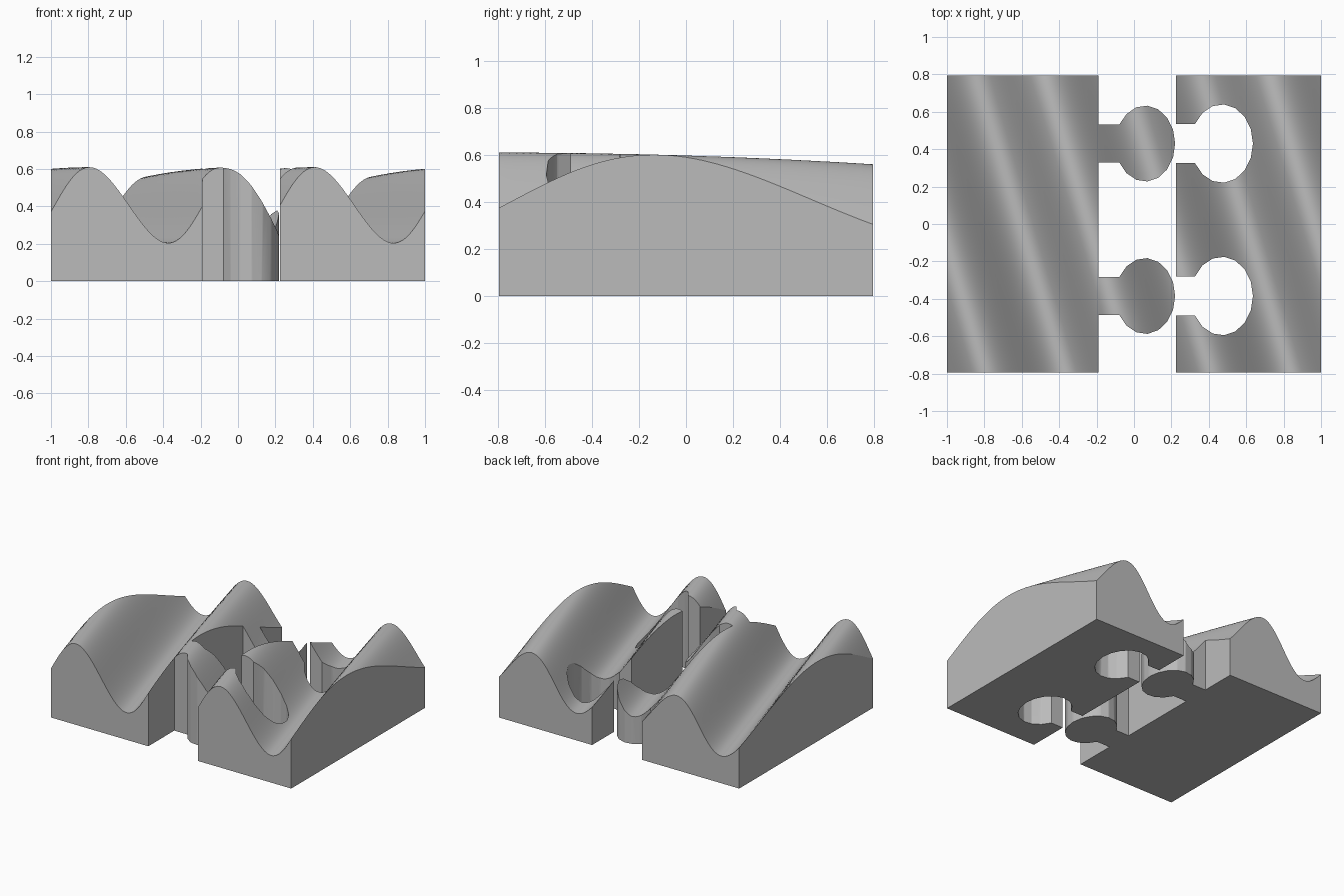
import bpy, bmesh
from math import sin, cos, radians, pi

if "Cube" in bpy.data.objects:
    bpy.data.objects.remove(bpy.data.objects["Cube"])

HALF_DEPTH = 0.795
SHIFT = 0.4125                       # gap between the two separated pieces
WAVE = 4 * pi / 1.585                # two waves across the closed slab

grey = bpy.data.materials.new("plain grey")
grey.use_nodes = True
grey.diffuse_color = (0.5, 0.5, 0.5, 1)
grey.node_tree.nodes["Principled BSDF"].inputs["Base Color"].default_value = (0.5, 0.5, 0.5, 1)


def height(x, y):
    """Slanted wave that fades a little towards the back."""
    fade = 0.025 * ((y + 0.8) / 1.6) ** 2
    t = WAVE * (x + 0.3 * (y + 0.8)) - 0.1
    return 0.407 - fade + (0.203 - fade) * cos(t + 0.1 * cos(t))


def knob(edge, cx, cy, rx, ry):
    """Neck and rounded head, listed from front to back."""
    arc = [radians(-150 + 300 * i / 14) for i in range(15)]
    head = [(cx + rx * cos(a), cy + ry * sin(a)) for a in arc]
    return [(edge, head[0][1])] + head + [(edge, head[-1][1])]


def new_object(name, bm):
    bmesh.ops.recalc_face_normals(bm, faces=bm.faces)
    mesh = bpy.data.meshes.new(name)
    bm.to_mesh(mesh)
    bm.free()
    mesh.materials.append(grey)
    obj = bpy.data.objects.new(name, mesh)
    bpy.context.collection.objects.link(obj)
    return obj


def wavy_slab(name, x0, x1, shift):
    """Solid with a flat base and a waved top, a bit larger than the piece."""
    bm = bmesh.new()
    bmesh.ops.create_grid(bm, x_segments=90, y_segments=50, size=1)
    base = bmesh.ops.duplicate(bm, geom=bm.faces[:])
    low = {v for v in base["geom"] if isinstance(v, bmesh.types.BMVert)}
    for v in bm.verts:
        v.co.x = (x0 + x1) / 2 + v.co.x * ((x1 - x0) / 2 + 0.05)
        v.co.y *= HALF_DEPTH + 0.05
        v.co.z = 0 if v in low else height(v.co.x - shift, v.co.y)
    rim = [e for e in bm.edges if e.is_boundary]
    bmesh.ops.bridge_loops(bm, edges=rim)
    return new_object(name, bm)


def prism(name, outline):
    bm = bmesh.new()
    face = bm.faces.new([bm.verts.new((x, y, -0.2)) for x, y in outline])
    top = bmesh.ops.extrude_face_region(bm, geom=[face])
    verts = [v for v in top["geom"] if isinstance(v, bmesh.types.BMVert)]
    bmesh.ops.translate(bm, vec=(0, 0, 1.2), verts=verts)
    return new_object(name, bm)


def piece(name, x0, x1, shift, outline):
    """Trim the waved slab to the piece outline."""
    slab = wavy_slab(name, x0, x1, shift)
    cutter = prism(name + "_cutter", outline)
    cutter.hide_render = True
    mod = slab.modifiers.new("trim", 'BOOLEAN')
    mod.operation = 'INTERSECT'
    mod.solver = 'EXACT'
    mod.object = cutter
    bpy.ops.object.select_all(action='DESELECT')
    bpy.context.view_layer.objects.active = slab
    slab.select_set(True)
    bpy.ops.object.modifier_apply(modifier=mod.name)
    bpy.data.objects.remove(cutter)
    bpy.ops.object.shade_smooth_by_angle(angle=radians(30))


ROWS = (-0.385, 0.43)

# Piece with two projecting knobs
D = HALF_DEPTH
tabs = [p for cy in ROWS for p in knob(-0.19, 0.06, cy, 0.16, 0.203)]
piece("tab_piece", -1, 0.22, 0,
      [(-1, -D), (-0.19, -D)] + tabs + [(-0.19, D), (-1, D)])

# Piece with two matching sockets
sockets = [p for cy in ROWS for p in knob(0.225, 0.47, cy, 0.166, 0.21)]
piece("socket_piece", 0.225, 1, SHIFT,
      [(1, -D), (1, D), (0.225, D)] + sockets[::-1] + [(0.225, -D)])
